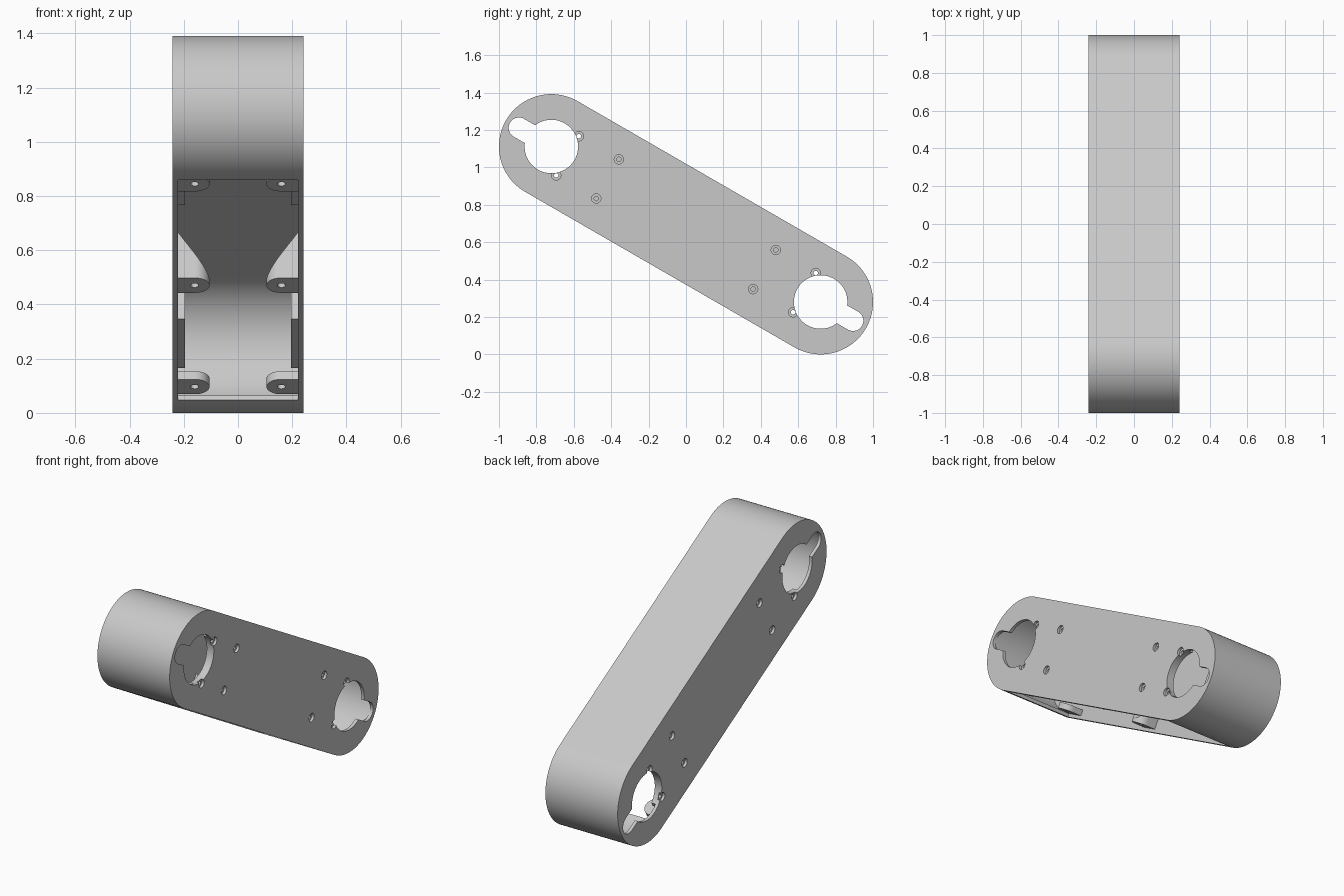
import bpy, bmesh
from math import sin, cos, asin, pi, radians

default = bpy.data.objects.get("Cube")
if default:
    bpy.data.objects.remove(default, do_unlink=True)

TILT = radians(-30)
R = 0.28                      # outer end radius
H = 0.72 / cos(TILT)          # half distance between the joint centres
W, INNER = 0.242, 0.222       # half width outside and inside
R_IN = 0.26                   # cavity end radius
LIFT = R + H * sin(-TILT)

grey = bpy.data.materials.new("light grey plastic")
grey.use_nodes = True
colour = (0.58, 0.58, 0.58, 1)
grey.diffuse_color = colour
grey.node_tree.nodes["Principled BSDF"].inputs["Base Color"].default_value = colour


def arc(cu, cv, r, start, end, n):
    return [(cu + r * cos(start + (end - start) * i / n),
             cv + r * sin(start + (end - start) * i / n)) for i in range(n + 1)]


def stadium(r):
    return arc(H, 0, r, -pi / 2, pi / 2, 48) + arc(-H, 0, r, pi / 2, 3 * pi / 2, 48)


def box(u0, u1, v0, v1):
    return [(u0, v0), (u1, v0), (u1, v1), (u0, v1)]


def prism(name, pts, lo, hi, place=lambda a, b, d: (d, a, b)):
    """Extrude a profile from depth lo to hi."""
    bm = bmesh.new()
    rings = [[bm.verts.new(place(a, b, d)) for a, b in pts] for d in (lo, hi)]
    bm.faces.new(rings[0])
    bm.faces.new(rings[1])
    n = len(pts)
    for i in range(n):
        j = (i + 1) % n
        bm.faces.new((rings[0][i], rings[0][j], rings[1][j], rings[1][i]))
    bmesh.ops.recalc_face_normals(bm, faces=bm.faces)
    mesh = bpy.data.meshes.new(name)
    bm.to_mesh(mesh)
    bm.free()
    mesh.materials.append(grey)
    ob = bpy.data.objects.new(name, mesh)
    bpy.context.collection.objects.link(ob)
    ob.rotation_euler.x = TILT
    ob.location.z = LIFT
    return ob


def combine(target, tool, operation):
    bpy.context.view_layer.update()
    mod = target.modifiers.new("combine", 'BOOLEAN')
    mod.operation = operation
    mod.solver = 'EXACT'
    mod.object = tool
    bpy.ops.object.select_all(action='DESELECT')
    bpy.context.view_layer.objects.active = target
    target.select_set(True)
    bpy.ops.object.modifier_apply(modifier=mod.name)
    bpy.data.objects.remove(tool, do_unlink=True)


def smooth(ob):
    bpy.ops.object.select_all(action='DESELECT')
    bpy.context.view_layer.objects.active = ob
    ob.select_set(True)
    bpy.ops.object.shade_smooth_by_angle(angle=radians(30))


# Hollow arm, open along its lower side with a shallow cover recess
body = prism("arm_shell", stadium(R), -W, W)
opening = H - 0.0185
cavity = stadium(R_IN) + [(-opening, -R_IN), (-opening, -0.32),
                          (opening, -0.32), (opening, -R_IN)]
combine(body, prism("cavity_cutter", cavity, -INNER, INNER), 'DIFFERENCE')

# Thick mounting pads inside both side walls at each joint
for side in (-1, 1):
    for end in (-1, 1):
        u0, u1 = sorted((end * (H - 0.41), end * (H - 0.05)))
        pad = prism("mounting_pad", box(u0, u1, -0.16, 0.16), side * 0.195, side * 0.232)
        combine(body, pad, 'UNION')

# Keyhole openings through both walls
neck = asin(0.055 / 0.143)
keyhole = arc(0, 0, 0.143, neck, 2 * pi - neck, 56) + arc(0.2, 0, 0.055, -pi / 2, pi / 2, 20)
for end in (-1, 1):
    pts = [(end * (H + a), b) for a, b in keyhole]
    combine(body, prism("keyhole_cutter", pts, -0.4, 0.4), 'DIFFERENCE')

# Counterbored screw holes: through next to the joint, blind further in
for side in (-1, 1):
    for end in (-1, 1):
        for v in (-0.121, 0.121):
            for inset, depth in ((0.1, 0.15), (0.347, 0.205)):
                u = end * (H - inset)
                for r, d in ((0.025, 0.226), (0.012, depth)):
                    ring = arc(u, v, r, 0, 2 * pi, 24)[:-1]
                    cutter = prism("screw_cutter", ring, side * d, side * 0.3)
                    combine(body, cutter, 'DIFFERENCE')
smooth(body)

# Cover screw tabs: flat at the ends, tall and sloping to the wall in the middle
names = {-1: "upper", 0: "middle", 1: "lower"}
for side in (-1, 1):
    for pos in (-1, 0, 1):
        uc = pos * (H - 0.083)
        outline = [(side * 0.23, uc - 0.055)]
        outline += [(side * (0.16 - a), uc + b)
                    for a, b in arc(0, 0, 0.055, -pi / 2, pi / 2, 24)]
        outline += [(side * 0.23, uc + 0.055)]
        height = 0.035 if pos else 0.22
        side_name = "left" if side > 0 else "right"
        tab = prism(f"{names[pos]}_cover_tab_{side_name}", outline,
                    -R_IN, -R_IN + height, lambda a, b, d: (a, b, d))
        if pos == 0:
            slope = [(side * 0.09, -R_IN + 0.002), (side * 0.24, -R_IN + 0.222),
                     (side * 0.24, 0.1), (side * 0.09, 0.1)]
            combine(tab, prism("slope_cutter", slope, uc - 0.1, uc + 0.1,
                               lambda a, b, d: (a, d, b)), 'DIFFERENCE')
        hole = arc(side * 0.16, uc, 0.015, 0, 2 * pi, 20)[:-1]
        combine(tab, prism("tab_hole_cutter", hole, -0.3, -R_IN + 0.03,
                           lambda a, b, d: (a, b, d)), 'DIFFERENCE')
        smooth(tab)
